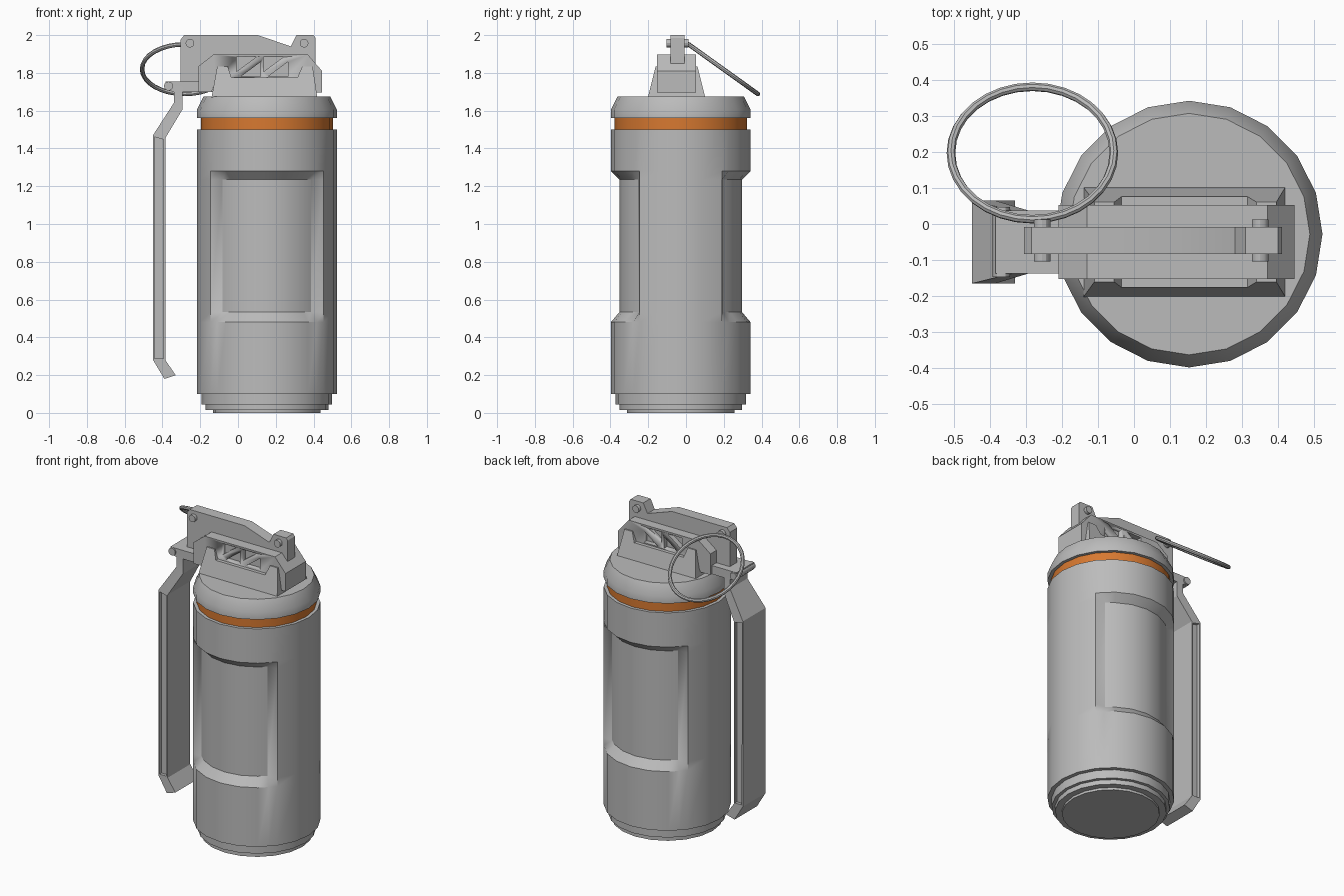
import bpy, bmesh, math
from mathutils import Matrix, Vector

if "Cube" in bpy.data.objects:
    bpy.data.objects.remove(bpy.data.objects["Cube"])

AXIS = Vector((0.153, -0.028, 0))   # canister centre line
MID = -0.05                         # centre plane of lever and head


def material(name, rgb):
    m = bpy.data.materials.new(name)
    m.use_nodes = True
    m.diffuse_color = (*rgb, 1)
    m.node_tree.nodes["Principled BSDF"].inputs["Base Color"].default_value = (*rgb, 1)
    return m


GREY = material("metal grey", (0.5, 0.5, 0.5))
ORANGE = material("band orange", (0.68, 0.19, 0.03))


def finish(name, bm, mat=GREY):
    bmesh.ops.recalc_face_normals(bm, faces=bm.faces)
    me = bpy.data.meshes.new(name)
    bm.to_mesh(me)
    bm.free()
    me.materials.append(mat)
    me.shade_smooth()
    me.set_sharp_from_angle(angle=math.radians(30))
    ob = bpy.data.objects.new(name, me)
    bpy.context.collection.objects.link(ob)
    return ob


def bridge(bm, rings):
    """Skin a stack of equal rings and cap both ends."""
    for a, b in zip(rings, rings[1:]):
        for i in range(len(a)):
            j = (i + 1) % len(a)
            bm.faces.new((a[i], a[j], b[j], b[i]))
    bm.faces.new(rings[0])
    bm.faces.new(rings[-1])


def lathe(name, profile, mat=GREY, sides=20):
    bm = bmesh.new()
    rings = []
    for r, z in profile:
        turn = [math.tau * i / sides for i in range(sides)]
        rings.append([bm.verts.new(AXIS + Vector((r * math.cos(t), r * math.sin(t), z))) for t in turn])
    bridge(bm, rings)
    return finish(name, bm, mat)


def prism(bm, pts, y0, y1):
    """Extrude an x-z outline along y."""
    bridge(bm, [[bm.verts.new((x, y, z)) for x, z in pts] for y in (y0, y1)])


def slab(name, pts, half, centre=MID):
    bm = bmesh.new()
    prism(bm, pts, centre - half, centre + half)
    return finish(name, bm)


def pin(name, x, z, r, half, centre=MID):
    pts = [(x + r * math.cos(math.tau * i / 12), z + r * math.sin(math.tau * i / 12)) for i in range(12)]
    return slab(name, pts, half, centre)


# Canister wall with a sunken grip panel on the front and back
R, R_PANEL, EDGE = 0.37, 0.325, 46
angles = sorted([18 * i for i in range(20)] + [s + d for s in (90, 270) for d in (-EDGE, EDGE)])
bm = bmesh.new()
rings = []
for z in (0.1, 0.48, 0.533, 1.235, 1.28, 1.5):
    ring = []
    for a in angles:
        off = abs(a % 180 - 90)
        # panel edge columns lie on the chord of their facet
        r = R if a % 18 == 0 else R * math.cos(math.radians(9)) / math.cos(math.radians(off - 45))
        if off <= EDGE and 0.5 < z < 1.25:
            r = R_PANEL
        t = math.radians(a)
        ring.append(bm.verts.new(AXIS + Vector((r * math.cos(t), r * math.sin(t), z))))
    rings.append(ring)
bridge(bm, rings)
finish("canister", bm)

# Stepped foot, coloured band and cap
lathe("foot", [(0.285, 0), (0.285, 0.015), (0.325, 0.015), (0.325, 0.045),
               (0.345, 0.045), (0.345, 0.1)])
lathe("band", [(0.35, 1.5), (0.35, 1.56)], ORANGE)
lathe("cap", [(0.37, 1.56), (0.37, 1.605), (0.335, 1.675)])

# Tapered, notched saddle on the cap
bm = bmesh.new()
prism(bm, [(-0.14, 1.67), (-0.11, 1.835), (-0.055, 1.835), (-0.035, 1.775),
           (0.315, 1.775), (0.34, 1.835), (0.395, 1.835), (0.42, 1.67)], -1, 1)
for v in bm.verts:
    v.co.y = MID + v.co.y * (0.152 - 0.25 * (v.co.z - 1.67))
finish("saddle", bm)

# Head block with triangular pockets on both sides
head = slab("head_block", [(-0.21, 1.70), (-0.21, 1.835), (-0.13, 1.897), (0.37, 1.897),
                           (0.445, 1.81), (0.445, 1.695), (0.37, 1.695), (0.35, 1.75),
                           (-0.12, 1.75), (-0.14, 1.70)], 0.103)
bm = bmesh.new()
low, high, gap = 1.782, 1.883, 0.025
for x0 in (-0.008, 0.136):
    x1 = x0 + 0.128
    for side in (-1, 1):
        y0, y1 = MID + side * 0.07, MID + side * 0.2
        prism(bm, [(x0, high), (x1 - gap, high), (x0, low + gap)], y0, y1)
        prism(bm, [(x1, low), (x0 + gap, low), (x1, high - gap)], y0, y1)
cutter = finish("pocket_cutter", bm)
cutter.hide_render = True
cut = head.modifiers.new("pockets", "BOOLEAN")
cut.operation, cut.solver, cut.object = "DIFFERENCE", "EXACT", cutter
bpy.context.view_layer.update()
carved = bpy.data.meshes.new_from_object(head.evaluated_get(bpy.context.evaluated_depsgraph_get()))
head.modifiers.clear()
head.data = carved
bpy.data.objects.remove(cutter)

# Upright rail and its two cross pins
slab("top_rail", [(-0.305, 1.755), (-0.305, 1.975), (-0.285, 2.0), (0.105, 2.0), (0.28, 1.94),
                  (0.31, 2.0), (0.40, 2.0), (0.41, 1.985), (0.41, 1.845), (0.30, 1.845),
                  (-0.19, 1.755)], 0.037, -0.046)
for label, x in (("rear_pin", -0.255), ("fore_pin", 0.35)):
    pin(label, x, 1.957, 0.023, 0.058, -0.046)

# Safety lever: outer point, inner point, half width at each station
stations = [((-0.39, 0.18), (-0.33, 0.20), 0.115), ((-0.45, 0.28), (-0.385, 0.28), 0.115),
            ((-0.45, 1.47), (-0.385, 1.455), 0.115), ((-0.34, 1.64), (-0.295, 1.605), 0.088),
            ((-0.34, 1.73), (-0.295, 1.73), 0.088)]
bm = bmesh.new()
rings = []
for (xo, zo), (xi, zi), h in stations:
    corners = ((xo, MID - h, zo), (xi, MID - h, zi), (xi, MID + h, zi), (xo, MID + h, zo))
    rings.append([bm.verts.new(c) for c in corners])
bridge(bm, rings)
bm.normal_update()
bmesh.ops.recalc_face_normals(bm, faces=bm.faces)
sides = [f for f in bm.faces if abs(f.normal.y) > 0.9 and f.calc_area() > 0.05]
for f in sides:
    inward = -0.02 if f.normal.y > 0 else 0.02
    bmesh.ops.inset_individual(bm, faces=[f], thickness=0.012)
    rim = bmesh.ops.extrude_discrete_faces(bm, faces=[f])["faces"]
    bmesh.ops.translate(bm, verts=rim[0].verts, vec=(0, inward, 0))
finish("lever", bm)

# Arm joining the lever to the head, with its hinge
slab("lever_arm", [(-0.385, 1.71), (-0.385, 1.755), (-0.13, 1.755), (-0.13, 1.70), (-0.34, 1.70)], 0.088)
pin("lever_hinge", -0.368, 1.73, 0.024, 0.097)

# Pull ring, tilted down towards the back
bm = bmesh.new()
MAJOR, MINOR, N, M = 0.226, 0.012, 32, 8
loops = []
for i in range(N):
    a = math.tau * i / N
    loop = []
    for k in range(M):
        b = math.tau * k / M
        r = MAJOR + MINOR * math.cos(b)
        loop.append(bm.verts.new((r * math.cos(a), r * math.sin(a), MINOR * math.sin(b))))
    loops.append(loop)
for i in range(N):
    for k in range(M):
        p, q, n = loops[i], loops[(i + 1) % N], (k + 1) % M
        bm.faces.new((p[k], q[k], q[n], p[n]))
tilt = Matrix.Translation((-0.282, 0.197, 1.82)) @ Matrix.Rotation(math.radians(-35.6), 4, "X")
bm.transform(tilt)
finish("pull_ring", bm)
